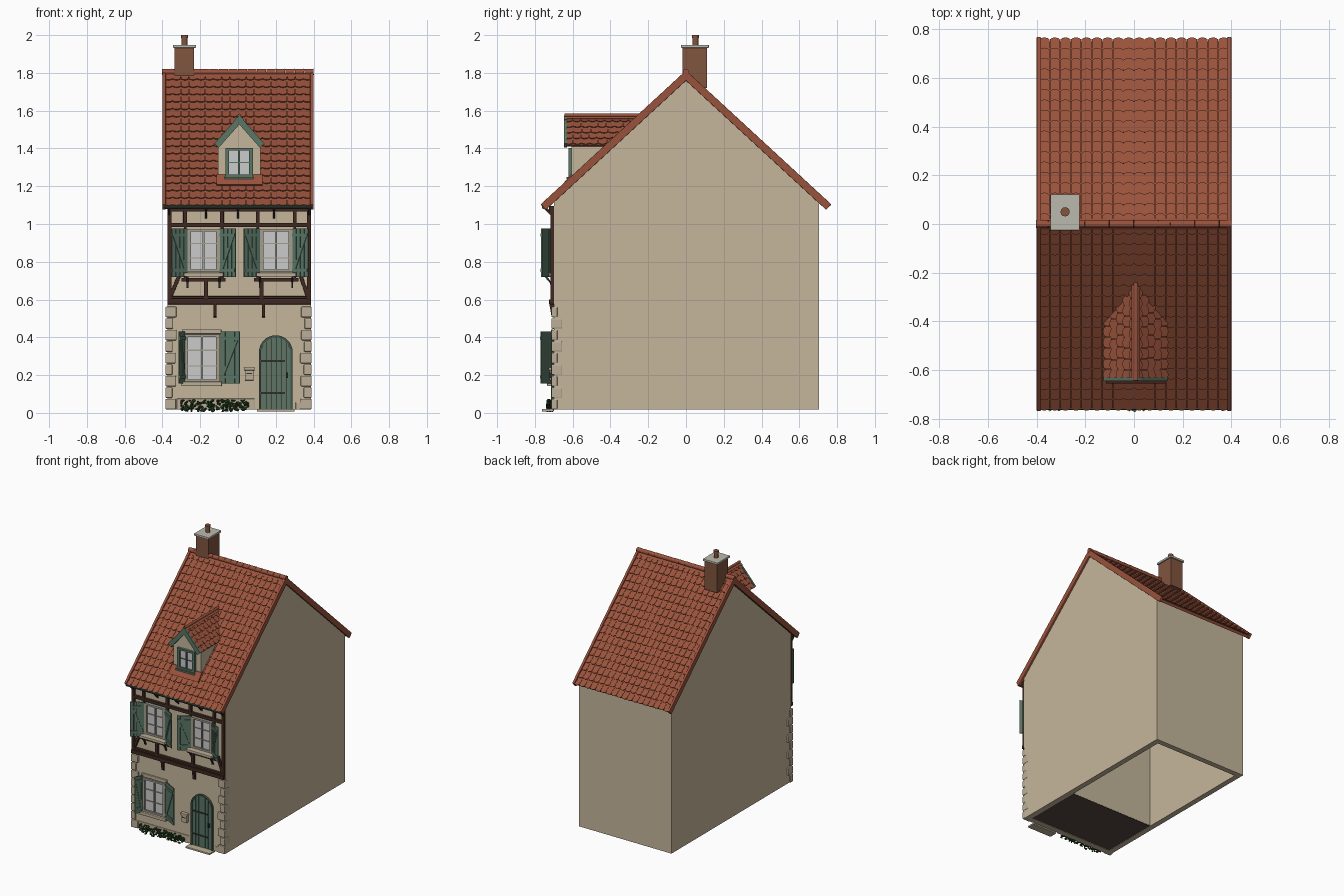
import bpy, bmesh, math, random
from mathutils import Vector as V, Matrix

if "Cube" in bpy.data.objects:
    bpy.data.objects.remove(bpy.data.objects["Cube"])

random.seed(4)

def mat(name, r, g, b):
    m = bpy.data.materials.new(name)
    m.diffuse_color = (r, g, b, 1)
    m.use_nodes = True
    m.node_tree.nodes["Principled BSDF"].inputs["Base Color"].default_value = m.diffuse_color
    return m

PLASTER, STONE = mat("plaster", .56, .47, .33), mat("stone", .50, .43, .31)
TIMBER, TILE = mat("timber", .05, .022, .015), mat("tile", .32, .085, .045)
GREEN, DKGREEN = mat("green_paint", .10, .18, .13), mat("dark_green", .05, .09, .07)
GLASS, FRAME = mat("glass", .55, .56, .58), mat("window_frame", .36, .34, .27)
BRICK, CAP = mat("brick", .22, .09, .05), mat("cap_stone", .5, .49, .42)
LEAF, IRON, UNDER = mat("leaf", .02, .06, .015), mat("iron", .03, .03, .03), mat("underside", .09, .065, .05)

def make(name, bm, m, bevel=0):
    bmesh.ops.recalc_face_normals(bm, faces=bm.faces)
    me = bpy.data.meshes.new(name)
    bm.to_mesh(me)
    bm.free()
    me.materials.append(m)
    ob = bpy.data.objects.new(name, me)
    bpy.context.collection.objects.link(ob)
    if bevel:
        b = ob.modifiers.new("bevel", 'BEVEL')
        b.width, b.segments, b.limit_method = bevel, 2, 'ANGLE'
    return ob

def prism(bm, pts, vec):
    """Closed solid: polygon pts pushed along vec."""
    a = [bm.verts.new(V(p)) for p in pts]
    b = [bm.verts.new(V(p) + V(vec)) for p in pts]
    bm.faces.new(a)
    bm.faces.new(b[::-1])
    for i in range(len(a)):
        j = (i + 1) % len(a)
        bm.faces.new((a[i], b[i], b[j], a[j]))

def box(bm, x0, x1, y0, y1, z0, z1, M=Matrix()):
    prism(bm, [M @ V(p) for p in ((x0, y0, z0), (x1, y0, z0), (x1, y1, z0), (x0, y1, z0))],
          M.to_3x3() @ V((0, 0, z1 - z0)))

def boxes(name, m, items, bevel=0):
    bm = bmesh.new()
    for it in items:
        box(bm, *it)
    return make(name, bm, m, bevel)

def bar(bm, p, q, w, y0, y1):
    """Straight beam between two (x, z) points on the front."""
    d = V((q[0] - p[0], 0, q[1] - p[1])).normalized()
    s = V((d.z, 0, -d.x)) * w / 2
    a, b = V((p[0], y0, p[1])), V((q[0], y0, q[1]))
    prism(bm, [a - s, a + s, b + s, b - s], (0, y1 - y0, 0))

def tube(bm, p, q, r, n=12):
    p, q = V(p), V(q)
    M = Matrix.Translation((p + q) / 2) @ (q - p).to_track_quat('Z', 'Y').to_matrix().to_4x4()
    bmesh.ops.create_cone(bm, cap_ends=True, segments=n, radius1=r, radius2=r, depth=(q - p).length, matrix=M)

def tiles(bm, org, u, d, L, rows, span, w=.0435):
    """Overlapping round-ended tiles down a slope; span(t) gives the range along u."""
    n = u.cross(d).normalized()
    n = n if n.z > 0 else -n
    step = L / rows
    for r in range(rows):
        t0, t1 = r * step, (r + 1) * step
        a, b = span(t1)
        c = max(1, round((b - a) / w))
        tw = (b - a) / c
        for i in range(c):
            x = a + i * tw + .0008
            e = tw - .0016
            prof = [(x, t0), (x + e, t0), (x + e, t1 - .008), (x + e * .8, t1 - .001),
                    (x + e / 2, t1 + .002), (x + e * .2, t1 - .001), (x, t1 - .008)]
            prism(bm, [org + u * px + d * pt + n * (-.014 + .008 * (pt - t0) / step) for px, pt in prof], n * .006)

# main walls: open-bottomed ring, gables, solid front room
X0, X1, B, E = -.374, .387, .018, 1.10
boxes("house_walls", PLASTER, [(X0, X1, -.70, -.66, B, 1.13), (X0, X1, .665, .705, B, 1.13),
                               (X0, X0 + .04, -.66, .665, B, E), (X1 - .04, X1, -.66, .665, B, E)])
bm = bmesh.new()
for x in (X0, X1 - .04):
    prism(bm, [(x, -.70, E), (x, .705, E), (x, .705, 1.125), (x, 0, 1.785), (x, -.70, 1.125)], (.04, 0, 0))
make("gable_walls", bm, PLASTER)
boxes("front_room_core", PLASTER, [(X0 + .04, X1 - .04, -.66, -.23, B + .006, E)])
boxes("front_room_floor", UNDER, [(X0 + .04, X1 - .04, -.66, -.231, B + .003, B + .008)])

# roof: slabs, tiles, verge boards, ridge
ZR, RUN, DROP = 1.805, .765, .705
L = math.hypot(RUN, DROP)
slab, tl, verge = bmesh.new(), bmesh.new(), bmesh.new()
for s in (-1, 1):
    d, n = V((0, s * RUN / L, -DROP / L)), V((0, s * DROP / L, RUN / L))
    o = V((0, 0, ZR))
    top = o - n * .012
    q = [V((x, 0, 0)) + top + d * t for x, t in ((-.393, 0), (.393, 0), (.393, L - .01), (-.393, L - .01))]
    prism(slab, q, -n * .02)
    tiles(tl, o, V((1, 0, 0)), d, L, 18, lambda t: (-.39, .39))
    for x in (-.4, .382):
        prism(verge, [V((x, 0, 0)) + o + d * t + n * h for t, h in ((0, .006), (L, .006), (L, -.034), (0, -.034))], (.018, 0, 0))
make("roof_slabs", slab, TILE)
make("roof_tiles", tl, TILE)
make("verge_tiles", verge, TILE, .003)
bm = bmesh.new()
for i in range(16):
    x = -.402 + i * .0502
    tube(bm, (x, 0, ZR - .001), (x + .0495, 0, ZR + .001), .016)
make("ridge_tiles", bm, TILE)

# front gutter with struts
bm = bmesh.new()
tube(bm, (-.39, -.753, 1.09), (.39, -.753, 1.09), .011, 10)
make("gutter", bm, DKGREEN)
bm = bmesh.new()
for x in (-.365, -.17, 0, .19, .377):
    prism(bm, [(x - .006, -.76, 1.09), (x - .006, -.70, 1.03), (x - .006, -.70, 1.05), (x - .006, -.745, 1.095)], (.012, 0, 0))
make("eave_brackets", bm, TIMBER)

# chimney
boxes("chimney_stack", BRICK, [(-.335, -.232, -.018, .112, 1.72, 1.935)])
boxes("chimney_cap", CAP, [(-.344, -.223, -.026, .121, 1.933, 1.948)], .002)
bm = bmesh.new()
tube(bm, (-.283, .05, 1.94), (-.283, .05, 1.985), .015)
tube(bm, (-.283, .05, 1.985), (-.283, .05, 2.0), .019)
make("chimney_pot", bm, BRICK)

# windows
def window(name, cx, z0, z1, w, y, rows, m):
    x0, x1 = cx - w / 2, cx + w / 2
    boxes(name + "_glass", GLASS, [(x0, x1, y - .004, y + .004, z0, z1)])
    f, h = .013, z1 - z0
    it = [(x0 - f / 2, x0 + f, y - .016, y, z0, z1), (x1 - f, x1 + f / 2, y - .016, y, z0, z1),
          (x0, x1, y - .015, y, z0, z0 + f), (x0, x1, y - .015, y, z1 - f, z1), (cx - .005, cx + .005, y - .012, y, z0, z1)]
    it += [(x0, x1, y - .009, y, z0 + h * i / rows - .003, z0 + h * i / rows + .003) for i in range(1, rows)]
    boxes(name + "_frame", m, it)

def shutter(name, hx, s, w, ang, z0, z1):
    a = math.radians(ang)
    M = Matrix(((s * math.cos(a), -s * math.sin(a), 0, hx), (-math.sin(a), -math.cos(a), 0, -.712), (0, 0, 1, 0), (0, 0, 0, 1)))
    bm = bmesh.new()
    for i in range(4):
        box(bm, i * w / 4 + .001, (i + 1) * w / 4 - .001, 0, .007, z0, z1, M)
    za, zb = z0 + .035, z1 - .035
    for z in (za, zb):
        box(bm, .003, w - .003, .007, .012, z - .009, z + .009, M)
    prism(bm, [M @ V(p) for p in ((.005, .007, za), (.02, .007, za), (w - .005, .007, zb), (w - .02, .007, zb))], M.to_3x3() @ V((0, .004, 0)))
    make(name, bm, GREEN)

for tag, cx in (("left", -.182), ("right", .202)):
    window("upper_%s_window" % tag, cx, .745, .972, .158, -.704, 3, FRAME)
    boxes("upper_%s_sill" % tag, STONE, [(cx - .105, cx + .105, -.755, -.70, .722, .742)], .004)
    bm = bmesh.new()
    for dx in (-.085, .085):
        x = cx + dx - .005
        prism(bm, [(x, -.75, .722), (x, -.735, .722), (x, -.712, .69), (x, -.70, .66), (x, -.712, .66), (x, -.722, .69)], (.01, 0, 0))
    make("upper_%s_sill_brackets" % tag, bm, IRON)
    for s in (-1, 1):
        shutter("upper_%s_shutter_%s" % (tag, "l" if s < 0 else "r"), cx + s * .088, s, .098, 30, .72, .977)
window("lower_window", -.19, .165, .415, .175, -.704, 3, FRAME)
boxes("lower_sill_and_lintel", STONE, [(-.30, -.085, -.735, -.70, .142, .165), (-.297, -.088, -.715, -.70, .418, .442)], .004)
shutter("lower_shutter_l", -.285, -1, .062, 60, .155, .43)
shutter("lower_shutter_r", -.09, 1, .115, 27, .155, .43)

# timber framing on the upper storey
bm = bmesh.new()
Y0, Y1 = -.718, -.695
for p, q, w in (((X0, .588), (X1, .588), .026), ((X0, .611), (X1, .611), .014), ((X0, 1.08), (X1, 1.08), .03),
                ((X0, .995), (X1, .995), .022), ((-.30, .705), (-.065, .705), .018), ((.085, .705), (.32, .705), .018)):
    bar(bm, p, q, w, Y0 - (.006 if w > .025 else 0), Y1)
for x in (X0 + .011, X1 - .011):
    bar(bm, (x, .6), (x, 1.08), .022, Y0, Y1)
for x in (-.28, -.085, .105, .30):
    bar(bm, (x, .995), (x, 1.08), .02, Y0, Y1)
    bar(bm, (x, .70), (x, .995), .014, Y0 + .008, Y1)
for x in (-.17, .125):
    bar(bm, (x, .6), (x, .705), .022, Y0, Y1)
bar(bm, (-.36, .61), (-.31, .73), .02, Y0 + .002, Y1)
bar(bm, (.372, .61), (.33, .73), .02, Y0 + .002, Y1)
make("timber_frame", bm, TIMBER, .002)
bm = bmesh.new()
for x in (-.122, .135):
    prism(bm, [(x - .009, -.724, .58), (x - .009, -.70, .58), (x - .009, -.70, .505), (x - .009, -.712, .51)], (.018, 0, 0))
make("beam_corbels", bm, TIMBER)

# corner stones and plinth
items = []
for i in range(9):
    w, dpt = ((.058, .02), (.04, .045))[i % 2]
    z0, z1 = B + i * .061, B + i * .061 + .056
    j = random.uniform(-.003, .003)
    items += [(-.385, -.385 + w + j, -.713, -.70 + dpt, z0, z1), (.39 - w + j, .39, -.713, -.70 + dpt, z0, z1)]
boxes("corner_stones", STONE, items, .006)
boxes("plinth", STONE, [(-.325, .09, -.707, -.70, B, .075), (.305, .335, -.707, -.70, B, .055)], .003)

# arched door with frame, planks, straps and step
DX, DR, SP = .2, .078, .322
def arch_z(x, r):
    return SP + math.sqrt(max(0, r * r - (x - DX) ** 2))
arc = [math.pi * i / 16 for i in range(17)]
def ring(r):
    return [V((DX + r, 0, B))] + [V((DX + r * math.cos(a), 0, SP + r * math.sin(a))) for a in arc] + [V((DX - r, 0, B))]
bm = bmesh.new()
inn, out = ring(DR), ring(DR + .011)
for i in range(len(inn) - 1):
    prism(bm, [p + V((0, -.716, 0)) for p in (inn[i], out[i], out[i + 1], inn[i + 1])], (0, .02, 0))
make("door_frame", bm, DKGREEN)
bm = bmesh.new()
for i in range(6):
    a, b = DX - DR + i * DR / 3 + .0012, DX - DR + (i + 1) * DR / 3 - .0012
    pts = [(a, -.709, B), (b, -.709, B)] + [(x, -.709, arch_z(x, DR)) for x in (b, (a + b) / 2, a)]
    prism(bm, pts, (0, .012, 0))
make("door_planks", bm, GREEN)
boxes("door_ironwork", IRON, [(DX - DR, DX + .05, -.713, -.708, z, z + .01) for z in (.10, .27)]
      + [(DX + .055, DX + .064, -.722, -.708, .185, .215)])
boxes("door_step", STONE, [(.10, .30, -.762, -.70, .008, .02)], .002)

# letter box
boxes("letter_box", STONE, [(.037, .083, -.722, -.70, .172, .228), (.032, .088, -.727, -.70, .225, .24)], .003)
boxes("letter_slot", IRON, [(.046, .074, -.7235, -.715, .205, .212)])

# dormer
cx, ZD, HW, RISE = .007, 1.575, .133, .15
boxes_x = .113
bm = bmesh.new()
ez = ZD - .02 - RISE * boxes_x / HW
prism(bm, [(cx - boxes_x, -.605, 1.22), (cx + boxes_x, -.605, 1.22), (cx + boxes_x, -.605, ez),
           (cx, -.605, ZD - .02), (cx - boxes_x, -.605, ez)], (0, .33, 0))
make("dormer_walls", bm, PLASTER)
window("dormer_window", cx - .001, 1.25, 1.402, .132, -.607, 2, GREEN)
boxes("dormer_sill", GREEN, [(cx - .078, cx + .076, -.632, -.60, 1.238, 1.25)])
slab, tl, barge = bmesh.new(), bmesh.new(), bmesh.new()
DL = math.hypot(HW, RISE)
for s in (-1, 1):
    d, n = V((s * HW / DL, 0, -RISE / DL)), V((s * RISE / DL, 0, HW / DL))
    o = V((cx, 0, ZD))
    prism(slab, [o - n * .012 + d * t + V((0, y, 0)) for t, y in ((0, -.635), (DL, -.635), (DL, -.40), (0, -.24))], -n * .012)
    tiles(tl, o, V((0, 1, 0)), d, DL, 5, lambda t: (-.642, -.235 - .14 * t / DL))
    prism(barge, [o + d * t + n * h + V((0, -.645, 0)) for t, h in ((0, 0), (DL, 0), (DL, -.032), (0, -.032))], (0, .014, 0))
make("dormer_slabs", slab, TILE)
make("dormer_tiles", tl, TILE)
make("dormer_barge_boards", barge, GREEN)
bm = bmesh.new()
tube(bm, (cx, -.642, ZD), (cx, -.24, ZD), .009)
make("dormer_ridge", bm, TILE)
bm = bmesh.new()
prism(bm, [(cx - .122, -.60, 1.262), (cx - .122, -.61, 1.262), (cx - .122, -.655, 1.208), (cx - .122, -.645, 1.203)], (.244, 0, 0))
make("dormer_apron", bm, TILE)

# low planting along the front
bm = bmesh.new()
for i in range(190):
    r = random.uniform(.007, .012)
    p = V((random.uniform(-.302, .055), random.uniform(-.735, -.708), random.uniform(.010, .066)))
    M = Matrix.Translation(p) @ Matrix.Rotation(random.uniform(0, 3), 4, V((random.random(), random.random(), 1))) @ Matrix.Diagonal((r, r * .5, r * .8, 1))
    bmesh.ops.create_icosphere(bm, subdivisions=1, radius=1, matrix=M)
make("front_planting", bm, LEAF)
